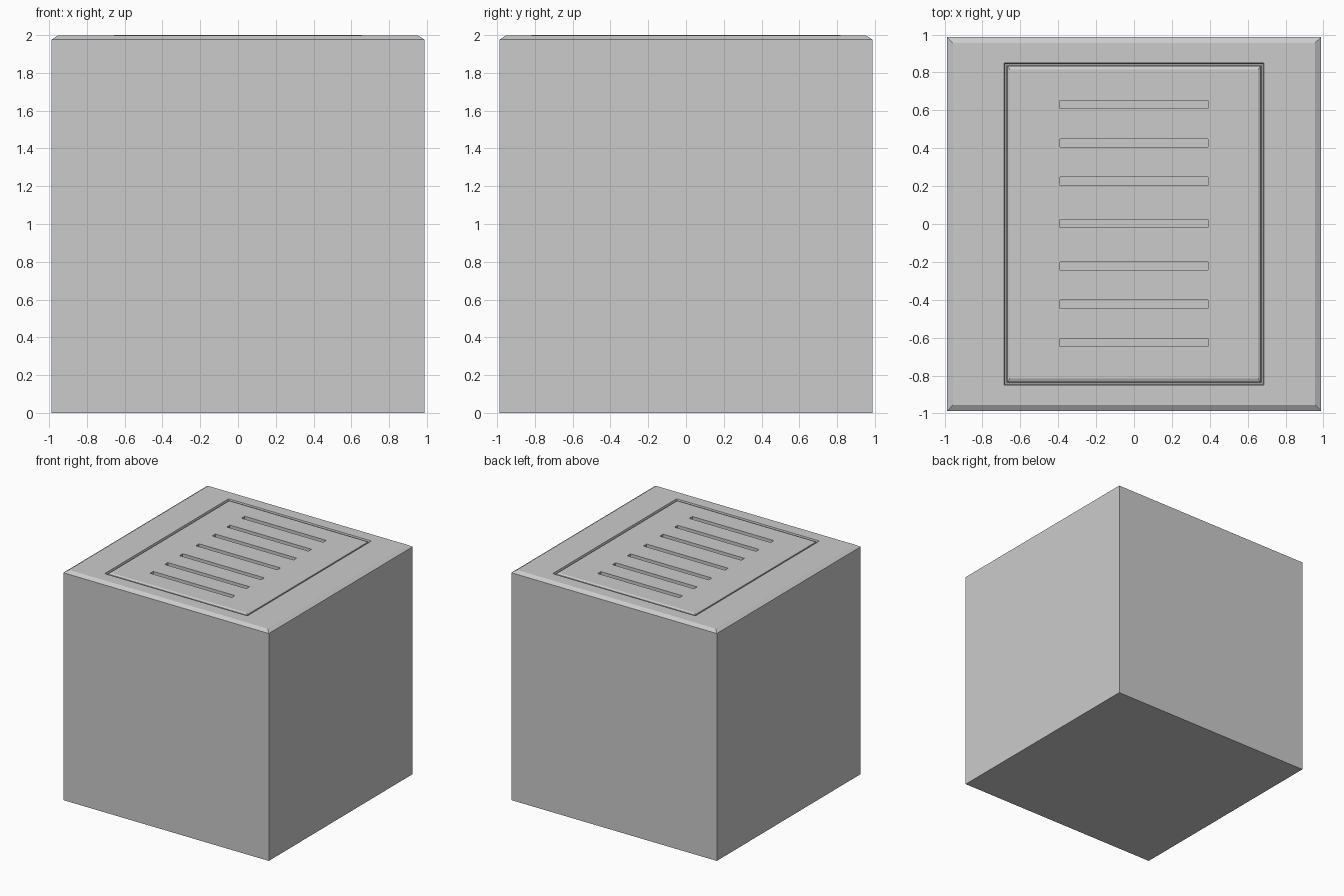
import bpy, bmesh

if "Cube" in bpy.data.objects:
    bpy.data.objects.remove(bpy.data.objects["Cube"])

# Vented cabinet: rectangular rings (half x, half y, z) lofted from base to panel
rings = [
    (0.988, 0.988, 0.0),     # base
    (0.988, 0.988, 1.976),   # side walls
    (0.955, 0.955, 1.997),   # top chamfer
    (0.686, 0.851, 1.997),   # top rim
    (0.680, 0.845, 1.972),   # groove outer wall
    (0.672, 0.837, 1.972),   # groove floor
    (0.668, 0.833, 1.992),   # panel wall
    (0.655, 0.815, 2.0),     # panel bevel
]
bm = bmesh.new()
loops = [[bm.verts.new((sx * hx, sy * hy, z))
          for sx, sy in ((-1, -1), (1, -1), (1, 1), (-1, 1))]
         for hx, hy, z in rings]
for lower, upper in zip(loops, loops[1:]):
    for i in range(4):
        j = (i + 1) % 4
        bm.faces.new((lower[i], lower[j], upper[j], upper[i]))
bm.faces.new(loops[0][::-1])
bm.faces.new(loops[-1])
bmesh.ops.recalc_face_normals(bm, faces=bm.faces)
mesh = bpy.data.meshes.new("vented_box")
bm.to_mesh(mesh)
bm.free()
box = bpy.data.objects.new("vented_box", mesh)
bpy.context.collection.objects.link(box)

# Seven vent slots, one cutter mesh
bm = bmesh.new()
for y in (0.63, 0.428, 0.226, 0.003, -0.222, -0.424, -0.625):
    cube = bmesh.ops.create_cube(bm, size=1)["verts"]
    bmesh.ops.scale(bm, vec=(0.784, 0.043, 0.1), verts=cube)
    bmesh.ops.translate(bm, vec=(0, y, 2.02), verts=cube)
cut_mesh = bpy.data.meshes.new("slot_cutter")
bm.to_mesh(cut_mesh)
bm.free()
cutter = bpy.data.objects.new("slot_cutter", cut_mesh)
bpy.context.collection.objects.link(cutter)
cutter.hide_render = True

# Cut the slots, then drop the helper
mod = box.modifiers.new("slots", "BOOLEAN")
mod.operation = "DIFFERENCE"
mod.solver = "EXACT"
mod.object = cutter
bpy.context.view_layer.objects.active = box
box.select_set(True)
bpy.ops.object.modifier_apply(modifier=mod.name)
bpy.data.objects.remove(cutter)
